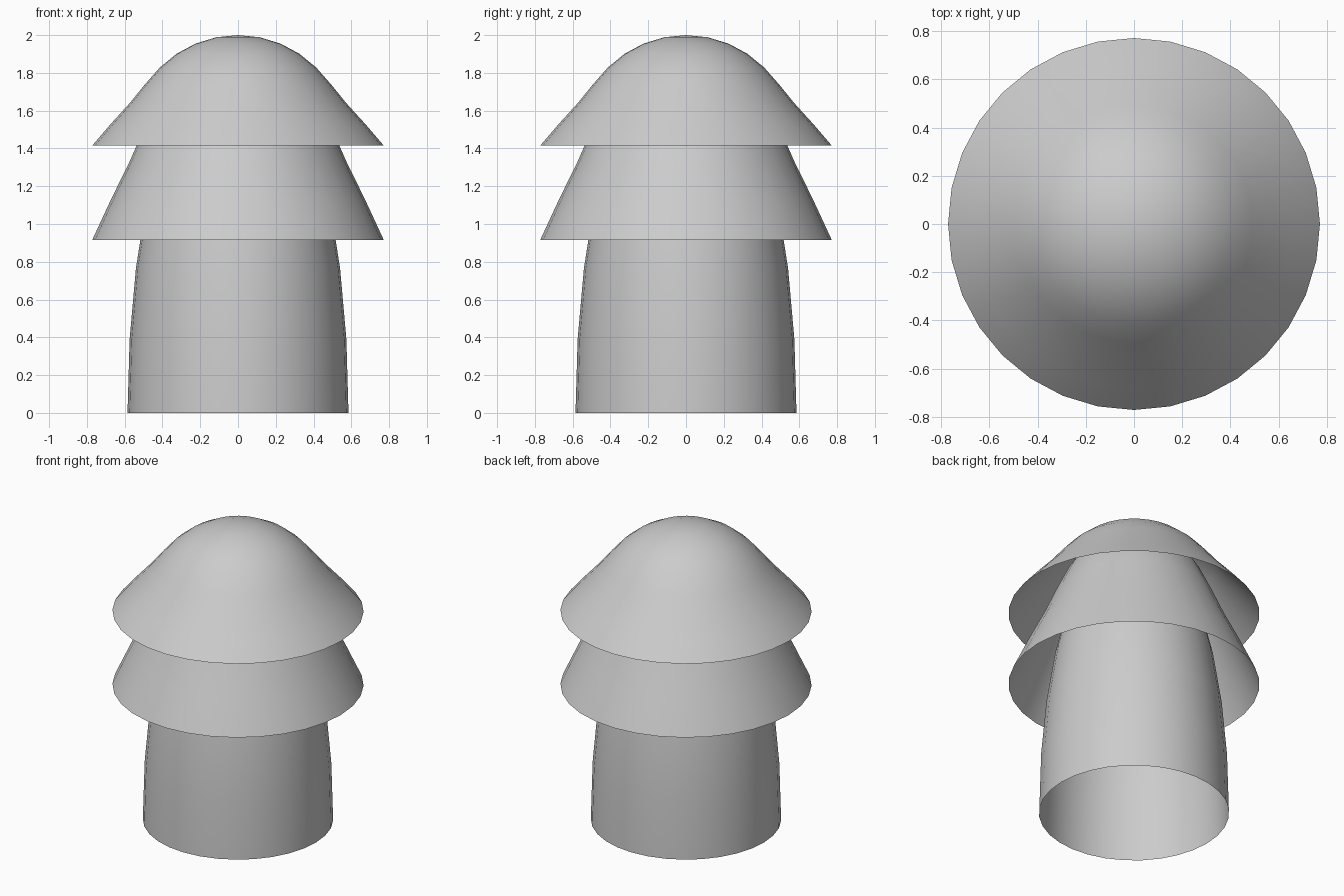
import bpy, bmesh
from math import sin, cos, pi

if "Cube" in bpy.data.objects:
    bpy.data.objects.remove(bpy.data.objects["Cube"])

SEGMENTS = 32
RADIUS = 0.585
TOP = 2.0
RINGS = 8
# radii of the flared brim, from the rim upwards
FLARE = [0.772, 0.674, 0.574, 0.492]


def dome(name, base, flare=()):
    """Open-bottomed dome from z=base to TOP, with optional flared lower rings."""
    bm = bmesh.new()
    loops = []
    for i in range(RINGS):
        a = i * pi / 2 / RINGS
        r = flare[i] if i < len(flare) else RADIUS * cos(a)
        z = base + (TOP - base) * sin(a)
        loops.append([bm.verts.new((r * cos(2 * pi * k / SEGMENTS),
                                    r * sin(2 * pi * k / SEGMENTS), z))
                      for k in range(SEGMENTS)])
    apex = bm.verts.new((0, 0, TOP))
    for k in range(SEGMENTS):
        n = (k + 1) % SEGMENTS
        for lo, hi in zip(loops, loops[1:]):
            bm.faces.new((lo[k], lo[n], hi[n], hi[k]))
        bm.faces.new((loops[-1][k], loops[-1][n], apex))
    for f in bm.faces:
        f.smooth = True
    mesh = bpy.data.meshes.new(name)
    bm.to_mesh(mesh)
    bm.free()
    obj = bpy.data.objects.new(name, mesh)
    bpy.context.collection.objects.link(obj)
    return obj


# Tall inner body, then the two flared shells nested over it
dome("body", 0.0)
dome("middle_skirt", 0.915, FLARE)
dome("top_cap", 1.415, FLARE)
